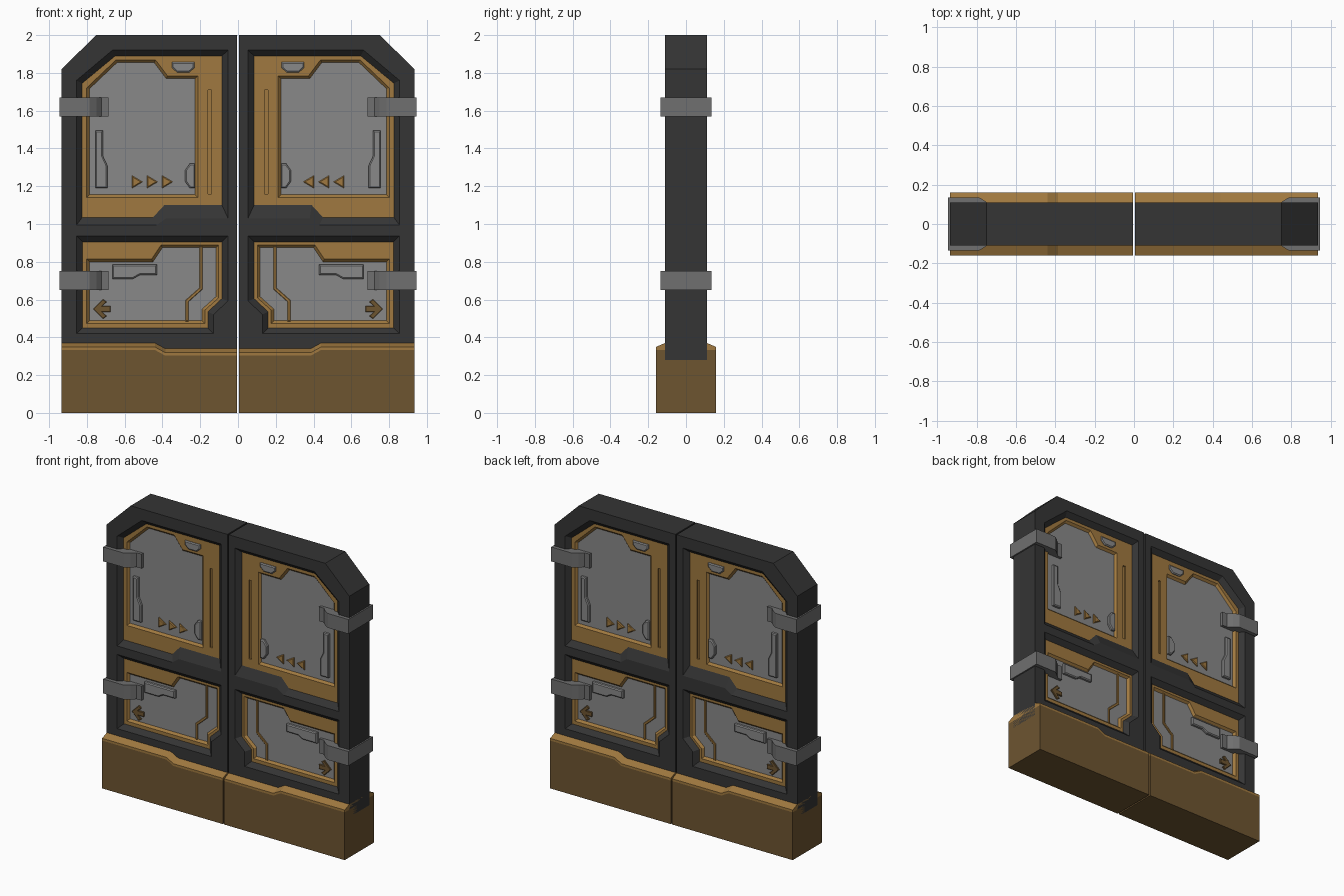
import bpy, bmesh
from mathutils import Vector

if "Cube" in bpy.data.objects:
    bpy.data.objects.remove(bpy.data.objects["Cube"])


def material(name, r, g, b):
    m = bpy.data.materials.new(name)
    m.diffuse_color = (r, g, b, 1)
    m.use_nodes = True
    m.node_tree.nodes["Principled BSDF"].inputs["Base Color"].default_value = m.diffuse_color
    return m


DARK = material("dark_metal", .035, .035, .035)
GOLD = material("ochre_trim", .35, .19, .05)
BROWN = material("brown_base", .155, .09, .03)
PANEL = material("light_grey", .25, .25, .25)
STEEL = material("mid_grey", .16, .16, .16)


def offset(pts, d):
    """Grow (d > 0) or shrink a 2D polygon with mitred corners."""
    n = len(pts)
    p = [Vector(q) for q in pts]
    area = sum(p[i].x * p[(i + 1) % n].y - p[(i + 1) % n].x * p[i].y for i in range(n))
    s = d if area > 0 else -d
    out = []
    for i in range(n):
        a = (p[i] - p[i - 1]).normalized()
        b = (p[(i + 1) % n] - p[i]).normalized()
        na, nb = Vector((a.y, -a.x)), Vector((b.y, -b.x))
        out.append(tuple(p[i] + (na + nb) * s / (1 + na.dot(nb))))
    return out


def loft(name, rings, mat, axis='Y', mirror=(True, False)):
    """Skin equal-length outlines, each at a level along the axis."""
    bm = bmesh.new()
    loops = []
    for pts, level in rings:
        loops.append([bm.verts.new((u, level, v) if axis == 'Y' else (u, v, level))
                      for u, v in pts])
    n = len(loops[0])
    for a, b in zip(loops, loops[1:]):
        for i in range(n):
            j = (i + 1) % n
            bm.faces.new((a[i], a[j], b[j], b[i]))
    bm.faces.new(loops[0])
    bm.faces.new(loops[-1])
    bmesh.ops.recalc_face_normals(bm, faces=bm.faces)
    me = bpy.data.meshes.new(name)
    bm.to_mesh(me)
    bm.free()
    ob = bpy.data.objects.new(name, me)
    bpy.context.collection.objects.link(ob)
    if mat:
        me.materials.append(mat)
        mod = ob.modifiers.new("mirror", 'MIRROR')
        mod.use_axis = (mirror[0], mirror[1], False)
        mod.use_mirror_merge = False
    return ob


def prism(name, pts, y, mat):
    return loft(name, [(pts, -y), (pts, y)], mat)


def detail(name, pts, low, high, mat, inset=.007):
    """Small raised piece with a chamfered rim, on both faces of both leaves."""
    return loft(name, [(pts, -low), (pts, -high + inset * .8),
                       (offset(pts, -inset), -high)], mat, mirror=(True, True))


def cut(ob, cutters):
    bpy.context.view_layer.objects.active = ob
    for c in cutters:
        m = ob.modifiers.new("cut", 'BOOLEAN')
        m.object, m.solver = c, 'EXACT'
        bpy.ops.object.modifier_move_to_index(modifier=m.name, index=0)
        bpy.ops.object.modifier_apply(modifier=m.name)
        bpy.data.objects.remove(c)


def funnel(outer, inner, y_out, y_in):
    """Through-cutter that flares to the outer outline at both surfaces."""
    return loft("cutter", [(outer, -.2), (outer, -y_out), (inner, -y_in),
                           (inner, y_in), (outer, y_out), (outer, .2)], None)


def rect(x0, x1, z0, z1):
    return [(x0, z0), (x1, z0), (x1, z1), (x0, z1)]


FRAME_Y, TRIM_Y, PANEL_Y = .11, .08, .065

# Outlines of the right leaf (x, z)
upper = [(.085, 1.89), (.65, 1.89), (.825, 1.745), (.825, 1.035),
         (.45, 1.035), (.39, 1.10), (.085, 1.10)]
upper_rim = [(.053, 1.92), (.665, 1.92), (.855, 1.76), (.855, .995),
             (.43, .995), (.38, 1.03), (.053, 1.03)]
upper_grey = [(.227, 1.155), (.787, 1.155), (.787, 1.715), (.64, 1.855),
              (.444, 1.855), (.38, 1.77), (.227, 1.77)]
lower = [(.085, .905), (.823, .905), (.823, .45), (.16, .45), (.16, .535), (.085, .605)]
lower_grey = [(.117, .875), (.40, .875), (.45, .80), (.787, .80), (.787, .488),
              (.19, .488), (.19, .55), (.117, .615)]

# Door frame with two flared openings
frame = prism("door_frame", [(.005, .28), (.935, .28), (.935, 1.82), (.75, 2), (.005, 2)],
              FRAME_Y, DARK)
cut(frame, [funnel(upper_rim, upper, FRAME_Y, TRIM_Y),
            funnel(offset(lower, .031), lower, FRAME_Y, TRIM_Y)])

# Ochre surrounds and grey panels
for label, outline, grey in (("upper", upper, upper_grey), ("lower", lower, lower_grey)):
    surround = prism(label + "_surround", outline, TRIM_Y, GOLD)
    cutters = [funnel(offset(grey, .014), grey, TRIM_Y, PANEL_Y)]
    if label == "upper":
        slot = rect(.14, .16, 1.16, 1.71)
        cutters += [loft("cutter", [(slot, s * .09), (slot, s * .068)], None) for s in (-1, 1)]
    cut(surround, cutters)
    prism(label + "_panel", grey, PANEL_Y, PANEL)

# Upper panel details
detail("top_badge", [(.23, 1.857), (.35, 1.857), (.35, 1.828), (.322, 1.802),
                     (.258, 1.802), (.23, 1.828)], .07, .09, PANEL)
detail("side_latch", [(.227, 1.32), (.255, 1.32), (.28, 1.285), (.28, 1.225),
                      (.255, 1.19), (.227, 1.19)], .06, .084, PANEL)
detail("upright_handle", [(.715, 1.495), (.755, 1.495), (.755, 1.19), (.692, 1.19),
                          (.692, 1.31), (.715, 1.36)], .06, .085, PANEL)
for i in range(3):
    x = .345 + .08 * i
    detail(f"triangle_marker_{i + 1}", [(x, 1.223), (x + .057, 1.257), (x + .057, 1.189)],
           .06, .075, GOLD, .005)

# Lower panel details
detail("level_handle", [(.43, .785), (.665, .785), (.665, .71), (.555, .71),
                        (.52, .73), (.43, .73)], .06, .085, PANEL)
detail("arrow_marker", [(.675, .566), (.718, .566), (.695, .588), (.715, .602), (.767, .55),
                        (.715, .498), (.695, .512), (.718, .534), (.675, .534)],
       .06, .075, BROWN, .003)
detail("inlay_strip", [(.187, .88), (.187, .655), (.262, .588), (.262, .485), (.278, .485),
                       (.278, .596), (.203, .663), (.203, .88)], .06, .073, GOLD, .003)

# Hinge clamps wrapping the outer edge
half = [(.945, -.135), (.787, -.135), (.75, -.112), (.723, -.085), (.685, -.085)]
clamp = half + [(x, -y) for x, y in reversed(half)]
for label, z in (("upper", 1.57), ("lower", .65)):
    loft(label + "_hinge_clamp", [(clamp, z), (clamp, z + .1)], STEEL, axis='Z')


# Kick base with a chamfered stepped trim on top
def step(bottom, drop):
    top = [(.935, .37 - drop), (.44, .37 - drop), (.385, .34 - drop), (.005, .34 - drop)]
    if bottom is None:
        return top + [(.005, .303), (.385, .303), (.44, .333), (.935, .333)]
    return top + [(.005, bottom), (.935, bottom)]


prism("kick_base", step(0, .037), .16, BROWN)
loft("kick_base_trim", [(step(None, .021), -.16), (step(None, 0), -.11),
                        (step(None, 0), .11), (step(None, .021), .16)], GOLD)
